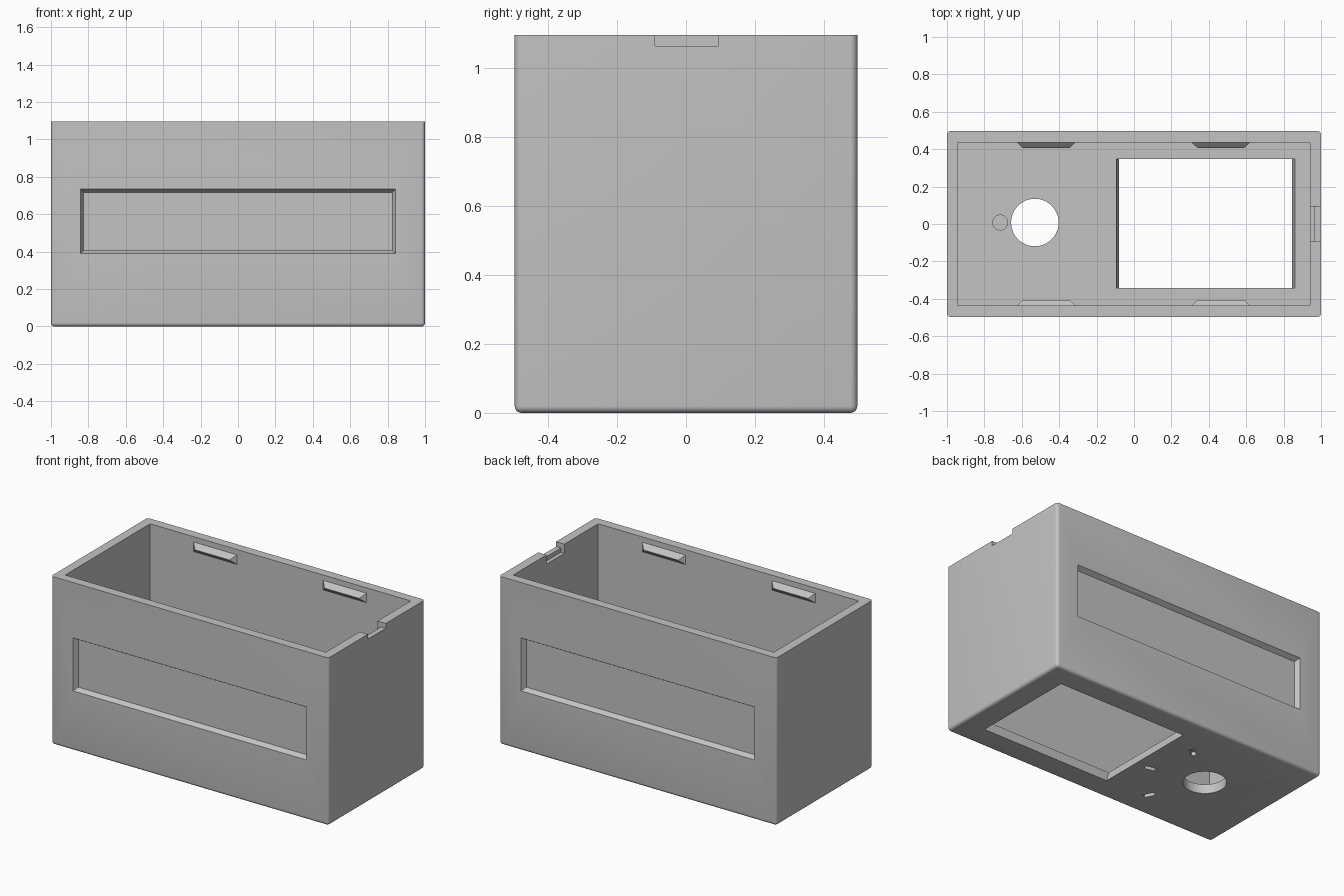
import bpy, bmesh, math
from mathutils import Euler, Matrix, Vector

old = bpy.data.objects.get("Cube")
if old:
    bpy.data.objects.remove(old, do_unlink=True)

# Main dimensions
HX, HY, H = 1.0, 0.497, 1.096
WALL, FLOOR = 0.06, 0.06
DIAL = Vector((-0.53, 0.008, 0))

grey = bpy.data.materials.new("plain grey")
grey.use_nodes = True
grey.diffuse_color = (0.55, 0.55, 0.55, 1)
grey.node_tree.nodes["Principled BSDF"].inputs["Base Color"].default_value = grey.diffuse_color


def add_object(name, bm):
    bmesh.ops.recalc_face_normals(bm, faces=bm.faces)
    mesh = bpy.data.meshes.new(name)
    bm.to_mesh(mesh)
    bm.free()
    mesh.materials.append(grey)
    obj = bpy.data.objects.new(name, mesh)
    bpy.context.collection.objects.link(obj)
    return obj


def frustum(name, base, top, depth, loc, rot=(0, 0, 0)):
    """Rectangular block from base size (at loc) to top size, along local z."""
    bm = bmesh.new()
    bmesh.ops.create_cube(bm, size=1)
    for v in bm.verts:
        w, d = top if v.co.z > 0 else base
        v.co = (v.co.x * w, v.co.y * d, (v.co.z + 0.5) * depth)
    bm.transform(Matrix.Translation(loc) @ Euler(rot).to_matrix().to_4x4())
    return add_object(name, bm)


def block(name, lo, hi):
    lo, hi = Vector(lo), Vector(hi)
    size = (hi.x - lo.x, hi.y - lo.y)
    return frustum(name, size, size, hi.z - lo.z, ((lo.x + hi.x) / 2, (lo.y + hi.y) / 2, lo.z))


def cylinder(name, radius, z0, z1, center):
    bm = bmesh.new()
    bmesh.ops.create_cone(bm, cap_ends=True, segments=48, radius1=radius, radius2=radius,
                          depth=z1 - z0,
                          matrix=Matrix.Translation((center.x, center.y, (z0 + z1) / 2)))
    return add_object(name, bm)


# Outer body with every edge rounded except the open rim
case = block("case_body", (-HX, -HY, 0), (HX, HY, H))
bm = bmesh.new()
bm.from_mesh(case.data)
edges = [e for e in bm.edges if min(v.co.z for v in e.verts) < H / 2]
bmesh.ops.bevel(bm, geom=edges, offset=0.02, segments=5, profile=0.5, affect='EDGES')
bm.to_mesh(case.data)
bm.free()

cutters = []

# Hollow interior
cutters.append(block("cavity", (-HX + WALL, -HY + WALL, FLOOR), (HX - WALL, HY - WALL, H + 0.2)))

# Stepped cable notch in the +x rim
cutters.append(block("notch_outer", (HX - 0.08, -0.09, H - 0.032), (HX + 0.1, 0.094, H + 0.1)))
cutters.append(block("notch_inner", (HX - 0.1, -0.09, H - 0.06), (HX - 0.035, 0.094, H + 0.1)))

# Shallow sloped panel recess on both long sides
for side in (-1, 1):
    cutters.append(frustum("panel_recess", (1.72, 0.38), (1.65, 0.31), 0.06,
                           (0, side * (HY + 0.03), 0.562), (side * math.pi / 2, 0, 0)))

# Display window through the floor, widening inward at its ends
cutters.append(frustum("display_window", (0.915, 0.69), (0.965, 0.69), FLOOR + 0.04,
                       (0.383, 0.003, -0.02)))

# Dial hole and the blind locating hole beside it
cutters.append(cylinder("dial_hole", 0.127, -0.1, 0.2, DIAL))
cutters.append(cylinder("locating_hole", 0.04, FLOOR - 0.03, 0.2, DIAL + Vector((-0.185, 0, 0))))

# Dial marks sunk in the underside, one position of seven left empty
for i in range(1, 7):
    a = math.pi / 2 + i * math.tau / 7
    pos = DIAL + Vector((math.cos(a), math.sin(a), 0)) * 0.355
    cutters.append(frustum("dial_mark", (0.07, 0.03), (0.07, 0.03), 0.045,
                           (pos.x, pos.y, -0.02), (0, 0, a)))

# Apply all cuts and discard the cutters
for c in cutters:
    c.hide_render = True
    mod = case.modifiers.new(c.name, 'BOOLEAN')
    mod.operation, mod.solver, mod.object = 'DIFFERENCE', 'EXACT', c
bpy.context.view_layer.update()
result = bpy.data.meshes.new_from_object(case.evaluated_get(bpy.context.evaluated_depsgraph_get()))
case.modifiers.clear()
case.data = result
for c in cutters:
    bpy.data.objects.remove(c, do_unlink=True)

# Wedge-shaped lid clips inside the long walls
for side, word in ((-1, "front"), (1, "back")):
    for x, end in ((-0.47, "right"), (0.465, "left")):
        frustum(f"{word}_{end}_clip", (0.315, 0.064), (0.25, 0.002), 0.032,
                (x, side * (HY - WALL + 0.001), H - 0.066), (side * math.pi / 2, 0, 0))

# Smooth the rounded edges and holes only
bpy.ops.object.select_all(action='DESELECT')
case.select_set(True)
bpy.context.view_layer.objects.active = case
bpy.ops.object.shade_smooth_by_angle(angle=math.radians(30))
